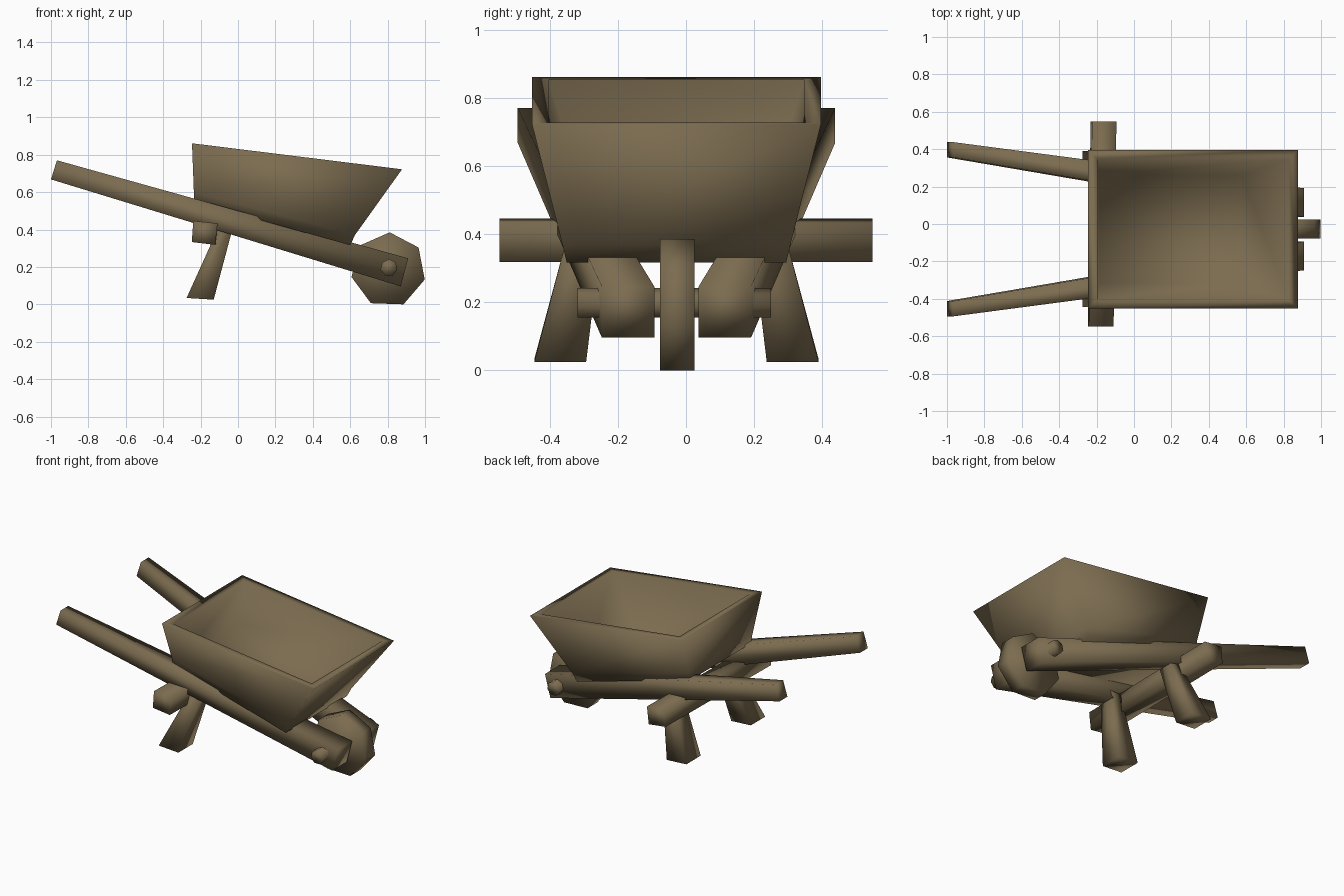
import bpy, bmesh, math
from mathutils import Vector

if "Cube" in bpy.data.objects:
    bpy.data.objects.remove(bpy.data.objects["Cube"])

YC = -0.028  # centre line of the barrow

wood = bpy.data.materials.new("weathered brown wood")
wood.diffuse_color = (0.20, 0.15, 0.08, 1)
wood.use_nodes = True
wood.node_tree.nodes["Principled BSDF"].inputs["Base Color"].default_value = wood.diffuse_color


def loft(name, rings):
    """Skin a list of equal-length point rings and cap both ends."""
    bm = bmesh.new()
    loops = [[bm.verts.new(p) for p in r] for r in rings]
    n = len(loops[0])
    for a, b in zip(loops, loops[1:]):
        for i in range(n):
            j = (i + 1) % n
            bm.faces.new((a[i], a[j], b[j], b[i]))
    bm.faces.new(loops[0][::-1])
    bm.faces.new(loops[-1])
    bmesh.ops.recalc_face_normals(bm, faces=bm.faces)
    me = bpy.data.meshes.new(name)
    bm.to_mesh(me)
    bm.free()
    me.materials.append(wood)
    for p in me.polygons:
        p.use_smooth = True
    ob = bpy.data.objects.new(name, me)
    bpy.context.collection.objects.link(ob)
    return ob


def tray_ring(x0, z0, x1, z1, hw):
    """Sloping rectangle from the back edge (x0, z0) to the front edge (x1, z1)."""
    return [(x0, YC - hw, z0), (x1, YC - hw, z1), (x1, YC + hw, z1), (x0, YC + hw, z0)]


def side_ring(a, b, y, hw):
    """Rectangle through the x-z points a and b, widened along y."""
    return [(a[0], y - hw, a[1]), (b[0], y - hw, b[1]), (b[0], y + hw, b[1]), (a[0], y + hw, a[1])]


def disc(x, z, r, n, start, y):
    return [(x + r * math.cos(start + i * math.tau / n), y,
             z + r * math.sin(start + i * math.tau / n)) for i in range(n)]


# Hollow flared tray sitting on the sloping beams
loft("tray", [
    tray_ring(-0.235, 0.549, 0.60, 0.316, 0.322),
    tray_ring(-0.236, 0.60, 0.625, 0.37, 0.335),
    tray_ring(-0.246, 0.861, 0.877, 0.722, 0.424),
    tray_ring(-0.195, 0.853, 0.828, 0.728, 0.376),
    tray_ring(-0.19, 0.59, 0.575, 0.375, 0.29),
])

for s, side in ((-1, "left"), (1, "right")):
    # Tapered handle beams converging on the wheel
    loft(side + "_handle_beam", [
        side_ring((-0.968, 0.77), (-1.0, 0.668), YC + s * 0.425, 0.041),
        side_ring((0.91, 0.246), (0.87, 0.096), YC + s * 0.142, 0.077),
    ])
    # Splayed rear legs
    top, bot = YC + s * 0.265, YC + s * 0.341
    loft(side + "_leg", [
        [(-0.275, bot - 0.076, 0.034), (-0.13, bot - 0.076, 0.025),
         (-0.13, bot + 0.076, 0.025), (-0.275, bot + 0.076, 0.034)],
        [(-0.10, top - 0.048, 0.42), (-0.025, top - 0.048, 0.42),
         (-0.025, top + 0.048, 0.42), (-0.10, top + 0.048, 0.42)],
    ])

# Cross bar under the beams, slightly skewed
bar = [(-0.062, 0.058), (-0.07, -0.055), (0.055, -0.07), (0.068, 0.045)]
loft("cross_bar", [[(cx + dx, y, 0.388 + dz) for dx, dz in bar]
                   for cx, y in ((-0.177, -0.547), (-0.162, 0.547))])

# Seven-sided wheel and its axle
loft("wheel", [disc(0.804, 0.184, 0.201, 7, math.radians(88), y) for y in (-0.077, 0.025)])
loft("axle", [disc(0.807, 0.196, 0.046, 7, math.radians(90), y) for y in (-0.318, 0.25)])
